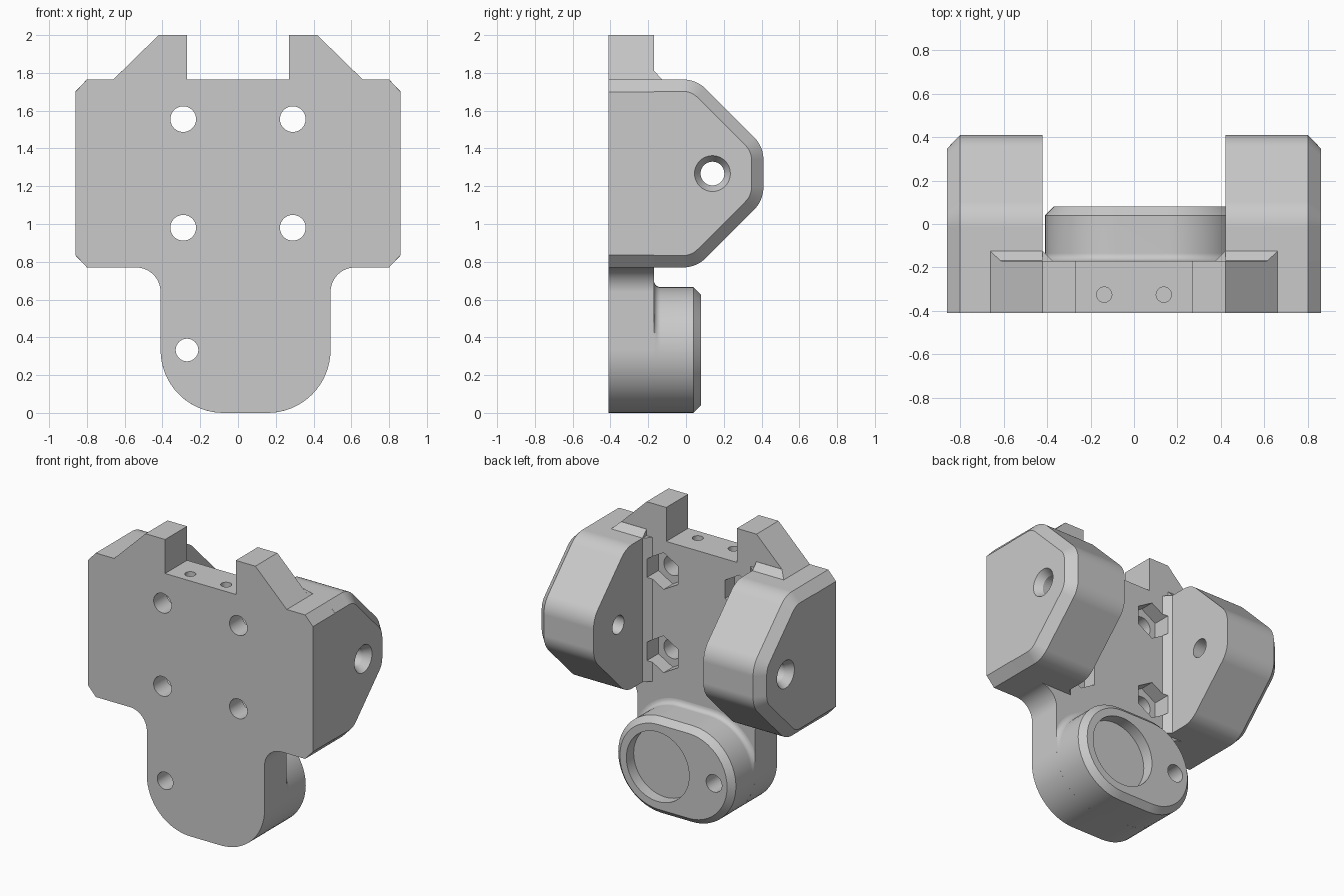
import bpy, bmesh, math
from mathutils import Vector

cube = bpy.data.objects.get("Cube")
if cube:
    bpy.data.objects.remove(cube, do_unlink=True)

GREY = (0.59, 0.59, 0.59, 1)
grey = bpy.data.materials.new("plain_grey")
grey.use_nodes = True
grey.diffuse_color = GREY
grey.node_tree.nodes["Principled BSDF"].inputs["Base Color"].default_value = GREY

FRONT, BACK = -0.41, -0.17          # plate faces
LOW, HIGH = 0.77, 1.765             # wide part of the plate


def place(axis, u, v, w):
    """Put section point (u, v) at station w along the axis."""
    return {"x": (w, u, v), "y": (u, w, v), "z": (u, v, w)}[axis]


def loft(name, axis, sections):
    """Solid through sections given as (station, list of 2D points)."""
    bm = bmesh.new()
    rings = [[bm.verts.new(place(axis, u, v, w)) for u, v in pts] for w, pts in sections]
    n = len(rings[0])
    for a, b in zip(rings, rings[1:]):
        for i in range(n):
            j = (i + 1) % n
            bm.faces.new((a[i], a[j], b[j], b[i]))
    bm.faces.new(rings[0])
    bm.faces.new(rings[-1])
    bmesh.ops.recalc_face_normals(bm, faces=bm.faces)
    mesh = bpy.data.meshes.new(name)
    bm.to_mesh(mesh)
    bm.free()
    mesh.materials.append(grey)
    obj = bpy.data.objects.new(name, mesh)
    bpy.context.collection.objects.link(obj)
    return obj


def rounded(corners, seg=12):
    """Polygon from (u, v, radius) corners, with arcs where radius > 0."""
    out = []
    for i, (x, y, r) in enumerate(corners):
        p = Vector((x, y))
        if r == 0:
            out.append(p)
            continue
        u = (Vector(corners[i - 1][:2]) - p).normalized()
        v = (Vector(corners[(i + 1) % len(corners)][:2]) - p).normalized()
        half = u.angle(v) / 2
        c = p + (u + v).normalized() * r / math.sin(half)
        a = (p + u * r / math.tan(half) - c).normalized()
        b = (p + v * r / math.tan(half) - c).normalized()
        out += [c + a.slerp(b, k / seg).normalized() * r for k in range(seg + 1)]
    return out


def rod(axis, cu, cv, stations, n=40):
    """Round or hexagonal rod; stations are (position, radius)."""
    def ring(r):
        angles = [math.pi / 2 + math.tau * k / n for k in range(n)]
        return [(cu + r * math.cos(a), cv + r * math.sin(a)) for a in angles]
    return loft("cutter", axis, [(w, ring(r)) for w, r in stations])


def cut(obj, cutter):
    cutter.hide_render = True
    mod = obj.modifiers.new("cut", "BOOLEAN")
    mod.operation = "DIFFERENCE"
    mod.solver = "EXACT"
    mod.object = cutter
    bpy.context.view_layer.objects.active = obj
    bpy.ops.object.modifier_apply(modifier=mod.name)
    bpy.data.objects.remove(cutter, do_unlink=True)


# Main plate with two top tabs and a rounded tongue below
right_side = [(0.27, HIGH, 0), (0.27, 2, 0), (0.42, 2, 0), (0.66, HIGH, 0), (0.8, HIGH, 0),
              (0.86, 1.70, 0), (0.86, 0.835, 0), (0.8, LOW, 0)]
tongue = [(0.49, LOW, 0.13), (0.49, 0, 0.333), (-0.41, 0, 0.333), (-0.41, LOW, 0.13)]
left_side = [(-x, z, r) for x, z, r in reversed(right_side)]
outline = rounded(right_side + tongue + left_side, 16)
plate = loft("main_plate", "y", [(FRONT, outline), (BACK, outline)])
parts = [plate]

# Rounded boss behind the tongue, with a small fillet where it meets the plate
R, FILLET = 0.333, 0.035


def boss_ring(offset):
    pts = []
    for cx, start in ((0.157, -90), (-0.077, 90)):
        for k in range(25):
            a = math.radians(start + 7.5 * k)
            r = R + (offset if math.sin(a) > 0.001 or offset < 0 else 0)
            x = cx + r * math.cos(a)
            pts.append((min(max(x, -0.41), 0.49), R + r * math.sin(a)))
    return pts


sections = []
for k in range(6):
    a = math.pi / 2 * k / 5
    sections.append((BACK + FILLET * (1 - math.cos(a)), boss_ring(FILLET * (1 - math.sin(a)))))
sections += [(0.04, boss_ring(0)), (0.08, boss_ring(-0.04))]
boss = loft("rear_boss", "y", sections)
cut(boss, rod("y", 0.16, R, [(0, 0.24), (0.2, 0.24)], 64))
parts.append(boss)

# Screw hole through tongue and boss
for obj in (plate, boss):
    cut(obj, rod("y", -0.27, R, [(-0.6, 0.06), (0.3, 0.06)]))


def ear_profile(d):
    """Side arm outline, inset by d."""
    top, back = HIGH - d, 0.41 - d
    total = 1.82 - d * math.sqrt(2)
    upper = [(BACK, top, 0), (total - top, top, 0.17 - d), (back, total - back, 0.17 - d)]
    lower = [(y, HIGH + LOW - z, r) for y, z, r in reversed(upper)]
    return rounded(upper + lower)


for s, side in ((1, "left"), (-1, "right")):
    # Side arm with chamfered outer rim and countersunk hole
    ear = loft(side + "_arm", "x", [(s * 0.42, ear_profile(0)), (s * 0.8, ear_profile(0)),
                                    (s * 0.86, ear_profile(0.063))])
    cut(ear, rod("x", 0.14, 1.267, [(s * 0.3, 0.063), (s * 0.81, 0.063), (s * 0.91, 0.127)]))

    # Bevel strip in the inner corner of arm and plate
    strip_pts = [(s * 0.375, BACK), (s * 0.42, BACK), (s * 0.42, -0.125)]
    strip = loft(side + "_corner_strip", "z", [(LOW, strip_pts), (HIGH, strip_pts)])

    # Small ramp behind the top tab
    ramp = loft(side + "_tab_ramp", "z", [
        (HIGH, [(s * 0.42, BACK), (s * 0.66, BACK), (s * 0.66, -0.125), (s * 0.42, -0.125)]),
        (HIGH + 0.045, [(s * 0.42, BACK), (s * 0.615, BACK), (s * 0.615, BACK + 0.001),
                        (s * 0.42, BACK + 0.001)])])

    # Plate screw holes with hexagonal nut pockets
    for z in (0.98, 1.555):
        cut(plate, rod("y", s * 0.29, z, [(-0.6, 0.068), (0.1, 0.068)]))
        for obj in (plate, strip):
            cut(obj, rod("y", s * 0.29, z, [(-0.27, 0.127), (0, 0.127)], 6))

    # Blind hole in the top edge
    cut(plate, rod("z", s * 0.137, -0.325, [(1.6, 0.035), (1.9, 0.035)], 32))
    parts += [ear, strip, ramp]

# Smooth curved walls, keep crisp edges and flat faces
bpy.ops.object.select_all(action="DESELECT")
for obj in parts:
    obj.select_set(True)
bpy.context.view_layer.objects.active = plate
bpy.ops.object.shade_smooth_by_angle(angle=math.radians(25))
for obj in parts:
    obj.modifiers.new("flat_normals", "WEIGHTED_NORMAL").keep_sharp = True
